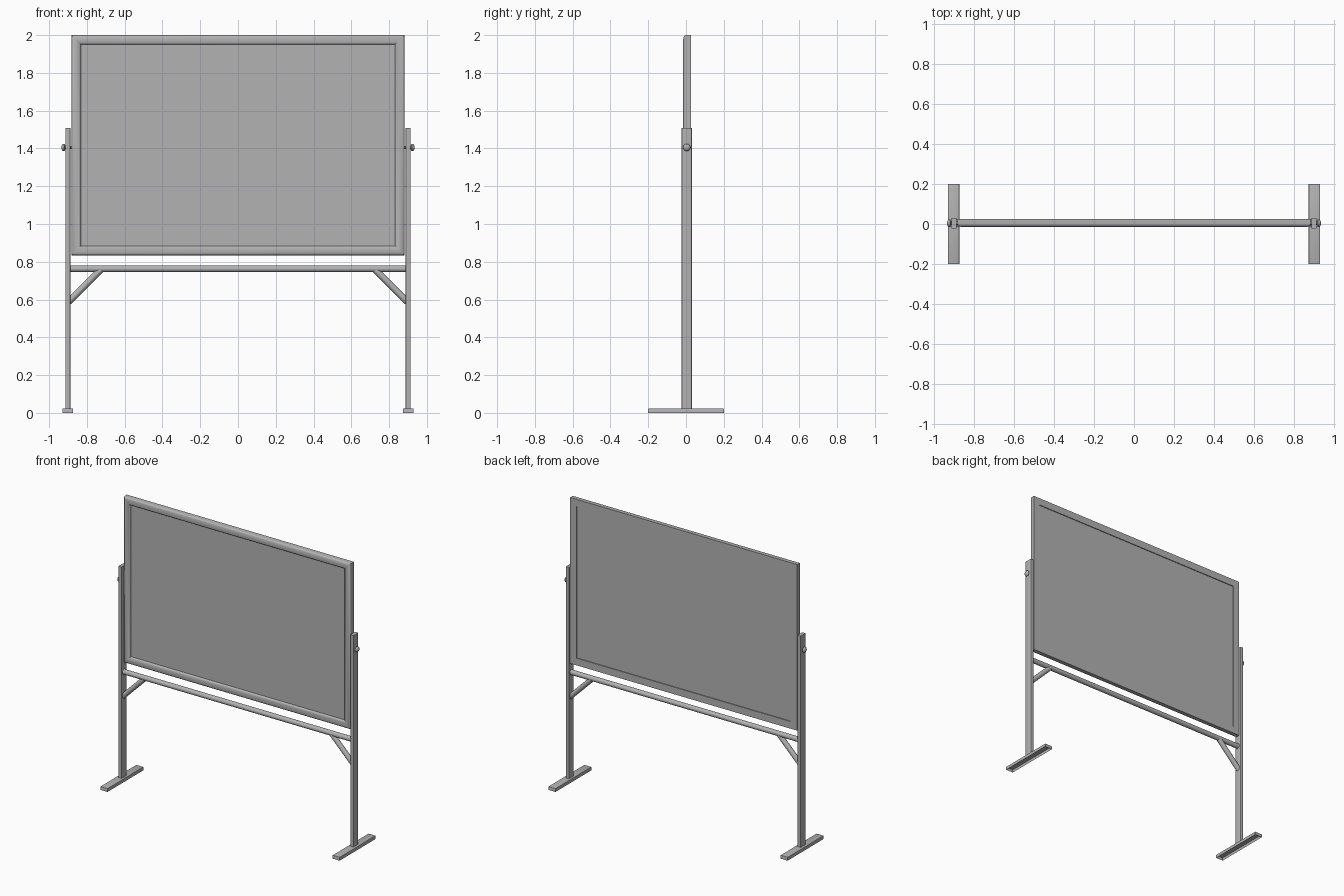
import bpy, bmesh, math
from mathutils import Vector

if "Cube" in bpy.data.objects:
    bpy.data.objects.remove(bpy.data.objects["Cube"])

grey = bpy.data.materials.new("dark_grey")
grey.diffuse_color = (0.45, 0.45, 0.45, 1)
grey.use_nodes = True
grey.node_tree.nodes["Principled BSDF"].inputs["Base Color"].default_value = grey.diffuse_color
YC = 0.004  # depth of the uprights' centre line


def finish(bm, name, smooth=True):
    bmesh.ops.recalc_face_normals(bm, faces=bm.faces)
    me = bpy.data.meshes.new(name)
    bm.to_mesh(me)
    bm.free()
    me.materials.append(grey)
    ob = bpy.data.objects.new(name, me)
    bpy.context.collection.objects.link(ob)
    if smooth:
        bpy.ops.object.select_all(action='DESELECT')
        ob.select_set(True)
        bpy.context.view_layer.objects.active = ob
        bpy.ops.object.shade_smooth_by_angle(angle=math.radians(35))
    return ob


def box_bm(lo, hi):
    lo, hi = Vector(lo), Vector(hi)
    bm = bmesh.new()
    bmesh.ops.create_cube(bm, size=1)
    for v in bm.verts:
        v.co = Vector(a * b for a, b in zip(v.co, hi - lo)) + (lo + hi) / 2
    return bm


def tube(name, a, b, r, sides=24):
    a, b = Vector(a), Vector(b)
    bm = bmesh.new()
    bmesh.ops.create_cone(bm, cap_ends=True, segments=sides, radius1=r, radius2=r, depth=(b - a).length)
    ob = finish(bm, name)
    ob.location = (a + b) / 2
    ob.rotation_mode = 'QUATERNION'
    ob.rotation_quaternion = (b - a).to_track_quat('Z', 'Y')
    return ob


def lathe_x(name, profile, z, side, sides=24):
    # profile of (x, radius) spun around the x axis
    bm = bmesh.new()
    rings = []
    for x, r in profile:
        rings.append([bm.verts.new((side * x, YC + r * math.cos(2 * math.pi * k / sides),
                                    z + r * math.sin(2 * math.pi * k / sides))) for k in range(sides)])
    for p, q in zip(rings, rings[1:]):
        for k in range(sides):
            n = (k + 1) % sides
            bm.faces.new((p[k], p[n], q[n], q[k]))
    bm.faces.new(rings[0])
    bm.faces.new(rings[-1])
    return finish(bm, name)


# Mitred board frame: flat back, rounded front
X, Z0, Z1, W = 0.882, 0.834, 2.0, 0.05
profile = [(W, 0.026), (0, 0.026), (0, -0.001)]
for i in range(1, 10):
    t = math.pi * i / 10
    profile.append((W / 2 * (1 - math.cos(t)), -0.001 - 0.014 * math.sin(t)))
profile.append((W, -0.001))
bm = bmesh.new()
rings = []
for sx, sz in ((-1, 0), (1, 0), (1, 1), (-1, 1)):
    rings.append([bm.verts.new((sx * (X - u), y, Z1 - u if sz else Z0 + u)) for u, y in profile])
for c in range(4):
    p, q = rings[c], rings[(c + 1) % 4]
    for k in range(len(profile)):
        n = (k + 1) % len(profile)
        bm.faces.new((p[k], p[n], q[n], q[k]))
finish(bm, "board_frame")

# Writing panel
finish(box_bm((-X + W - 0.003, 0.003, Z0 + W - 0.003), (X - W + 0.003, 0.02, Z1 - W + 0.003)), "writing_panel", False)

# Cross bar between the posts
tube("cross_bar", (-0.892, YC, 0.763), (0.892, YC, 0.763), 0.0175)

for s, side in ((-1, "left"), (1, "right")):
    # Upright post
    bm = box_bm((min(s * 0.888, s * 0.913), YC - 0.027, 0.018), (max(s * 0.888, s * 0.913), YC + 0.027, 1.508))
    bmesh.ops.bevel(bm, geom=[e for e in bm.edges if abs(e.verts[0].co.z - e.verts[1].co.z) > 1],
                    offset=0.003, segments=2, profile=0.5, affect='EDGES')
    finish(bm, side + "_post")

    # Foot, a channel open underneath
    bm = box_bm((s * 0.902 - 0.028, -0.2, 0), (s * 0.902 + 0.028, 0.2, 0.024))
    bm.normal_update()
    under = [f for f in bm.faces if f.normal.z < -0.9]
    bmesh.ops.inset_region(bm, faces=under, thickness=0.005)
    bmesh.ops.translate(bm, verts=under[0].verts, vec=(0, 0, 0.018))
    bmesh.ops.bevel(bm, geom=[e for e in bm.edges if all(v.co.z > 0.023 for v in e.verts)],
                    offset=0.003, segments=2, profile=0.5, affect='EDGES')
    finish(bm, side + "_foot")

    # Diagonal brace
    tube(side + "_brace", (s * 0.897, YC, 0.588), (s * 0.728, YC, 0.757), 0.0175)

    # Pivot pin and rounded clamp knob
    tube(side + "_pivot_pin", (s * 0.875, YC, 1.405), (s * 0.922, YC, 1.405), 0.008)
    lathe_x(side + "_knob", [(0.911, 0.009), (0.916, 0.011), (0.918, 0.017), (0.921, 0.0195),
                             (0.925, 0.019), (0.930, 0.016), (0.934, 0.010), (0.9355, 0.004)], 1.405, s)
